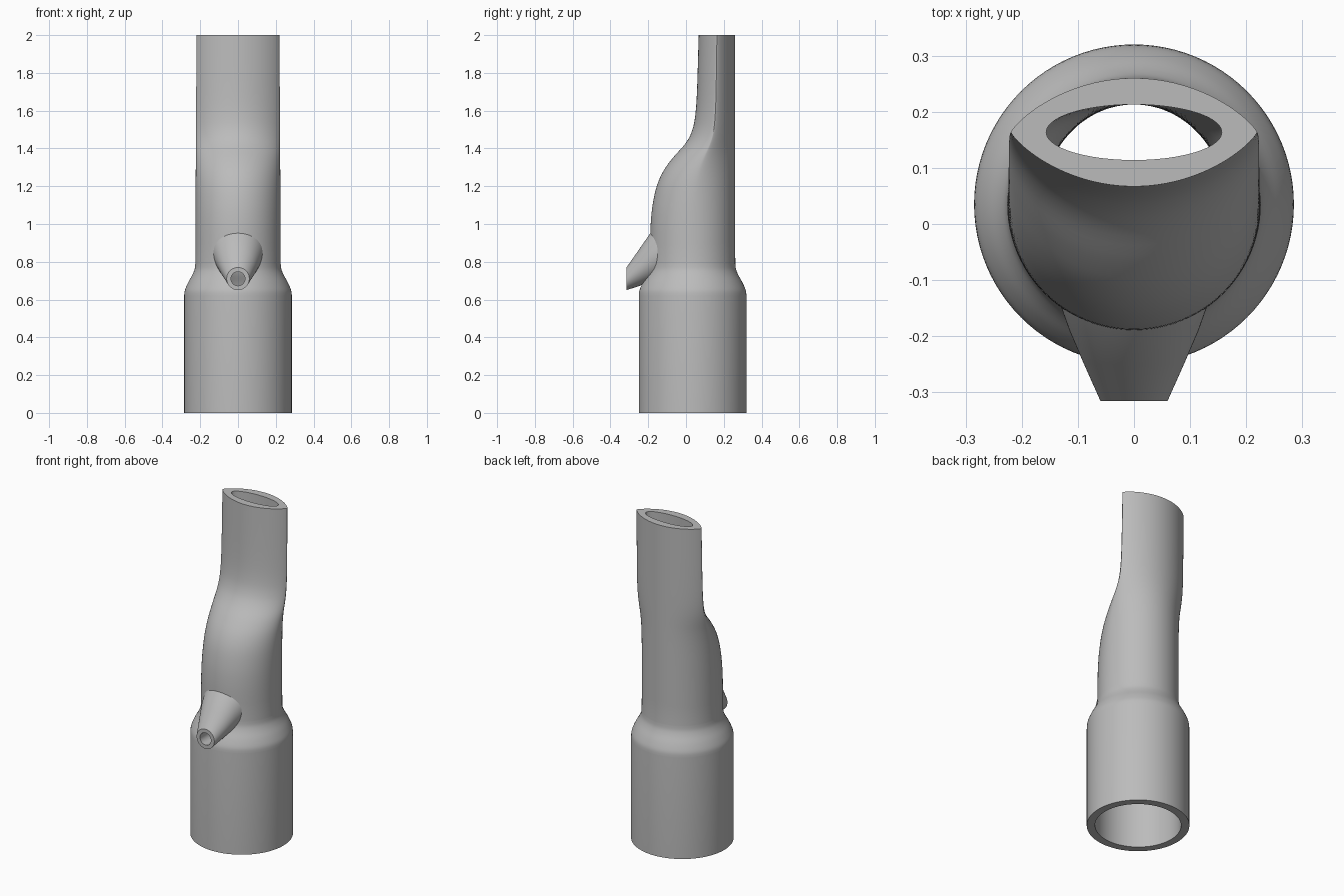
import bpy, bmesh
from math import cos, sin, pi, copysign
from mathutils import Vector

if "Cube" in bpy.data.objects:
    bpy.data.objects.remove(bpy.data.objects["Cube"])

SEGMENTS = 96
AXIS_Y = 0.035
BACK_Y = 0.26

grey = bpy.data.materials.new("plain grey")
grey.use_nodes = True
colour = (0.5, 0.5, 0.5, 1)
grey.diffuse_color = colour
grey.node_tree.nodes["Principled BSDF"].inputs["Base Color"].default_value = colour


def loft(name, rings, closed):
    """Skin a list of rings; closed joins last to first, otherwise cap the ends."""
    bm = bmesh.new()
    loops = [[bm.verts.new(p) for p in ring] for ring in rings]
    pairs = list(zip(loops, loops[1:]))
    if closed:
        pairs.append((loops[-1], loops[0]))
    else:
        bm.faces.new(loops[0])
        bm.faces.new(loops[-1])
    for a, b in pairs:
        for i in range(SEGMENTS):
            j = (i + 1) % SEGMENTS
            bm.faces.new((a[i], a[j], b[j], b[i]))
    bmesh.ops.recalc_face_normals(bm, faces=bm.faces)
    mesh = bpy.data.meshes.new(name)
    bm.to_mesh(mesh)
    bm.free()
    mesh.materials.append(grey)
    obj = bpy.data.objects.new(name, mesh)
    bpy.context.collection.objects.link(obj)
    return obj


def angles():
    return [2 * pi * i / SEGMENTS for i in range(SEGMENTS)]


def section(z, y, half_x, half_y, power=1.0):
    """Horizontal ellipse; a higher power pinches its sides into a lens."""
    return [Vector((half_x * cos(t), y + copysign(half_y * abs(sin(t)) ** power, sin(t)), z))
            for t in angles()]


def upright_ring(y, z, half_x, half_z):
    return [Vector((half_x * cos(t), y, z + half_z * sin(t))) for t in angles()]


def smooth_path(points, steps=4):
    """Subdivide a profile with a Catmull-Rom spline."""
    p = [Vector(q) for q in points]
    p = [p[0]] + p + [p[-1]]
    out = []
    for a, b, c, d in zip(p, p[1:], p[2:], p[3:]):
        for k in range(steps):
            t = k / steps
            out.append(b + (c - a) * t / 2 + (a * 2 - b * 5 + c * 4 - d) * t * t / 2
                       + (b * 3 - a - c * 3 + d) * t ** 3 / 2)
    return out + [p[-1]]


# Body: round socket and neck (height, radius), then flattening mouthpiece (height, front y)
neck = [(0.62, 0.285), (0.65, 0.281), (0.69, 0.264), (0.73, 0.242), (0.76, 0.23), (0.79, 0.226)]
front = [(0.9, -0.19), (1, -0.187), (1.1, -0.177), (1.2, -0.155), (1.28, -0.12),
         (1.35, -0.07), (1.42, -0.008), (1.48, 0.027), (1.56, 0.047), (1.7, 0.058), (2, 0.067)]
outer, inner = [], []
for z, r in [(0, 0.285)] + [tuple(v) for v in smooth_path(neck)]:
    wall = 0.045 + 0.015 * min(1, max(0, (z - 0.62) / 0.17))
    outer.append(section(z, AXIS_Y, r, r))
    inner.append(section(z, AXIS_Y, r - wall, r - 0.047))
for z, y in smooth_path(front):
    half_x = 0.226 - 0.006 * (z - 0.9)
    half_y = (BACK_Y - y) / 2
    centre = (BACK_Y + y) / 2
    power = 1 + 1.1 * max(0, 1 - half_y / half_x)
    outer.append(section(z, centre, half_x, half_y, power))
    inner.append(section(z, centre, half_x - 0.063, half_y - 0.047))
body = loft("mouthpiece_body", outer + inner[::-1], True)

# Side spout: slanted cone widening into the body
spout = loft("spout", [upright_ring(-0.315, 0.71, 0.06, 0.06),
                       upright_ring(-0.25, 0.767, 0.089, 0.096),
                       upright_ring(-0.19, 0.82, 0.115, 0.13),
                       upright_ring(-0.145, 0.85, 0.131, 0.145)], False)

# Bore through spout and body wall
bore = loft("bore_cutter", [upright_ring(-0.4, 0.71, 0.037, 0.037),
                            upright_ring(-0.02, 0.71, 0.037, 0.037)], False)
bore.hide_render = True
for obj in (body, spout):
    bpy.context.view_layer.objects.active = obj
    cut = obj.modifiers.new("bore", "BOOLEAN")
    cut.operation = "DIFFERENCE"
    cut.object = bore
    bpy.ops.object.modifier_apply(modifier=cut.name)
bpy.data.objects.remove(bore)

bpy.ops.object.select_all(action="DESELECT")
for obj in (body, spout):
    obj.select_set(True)
bpy.ops.object.shade_smooth_by_angle()
